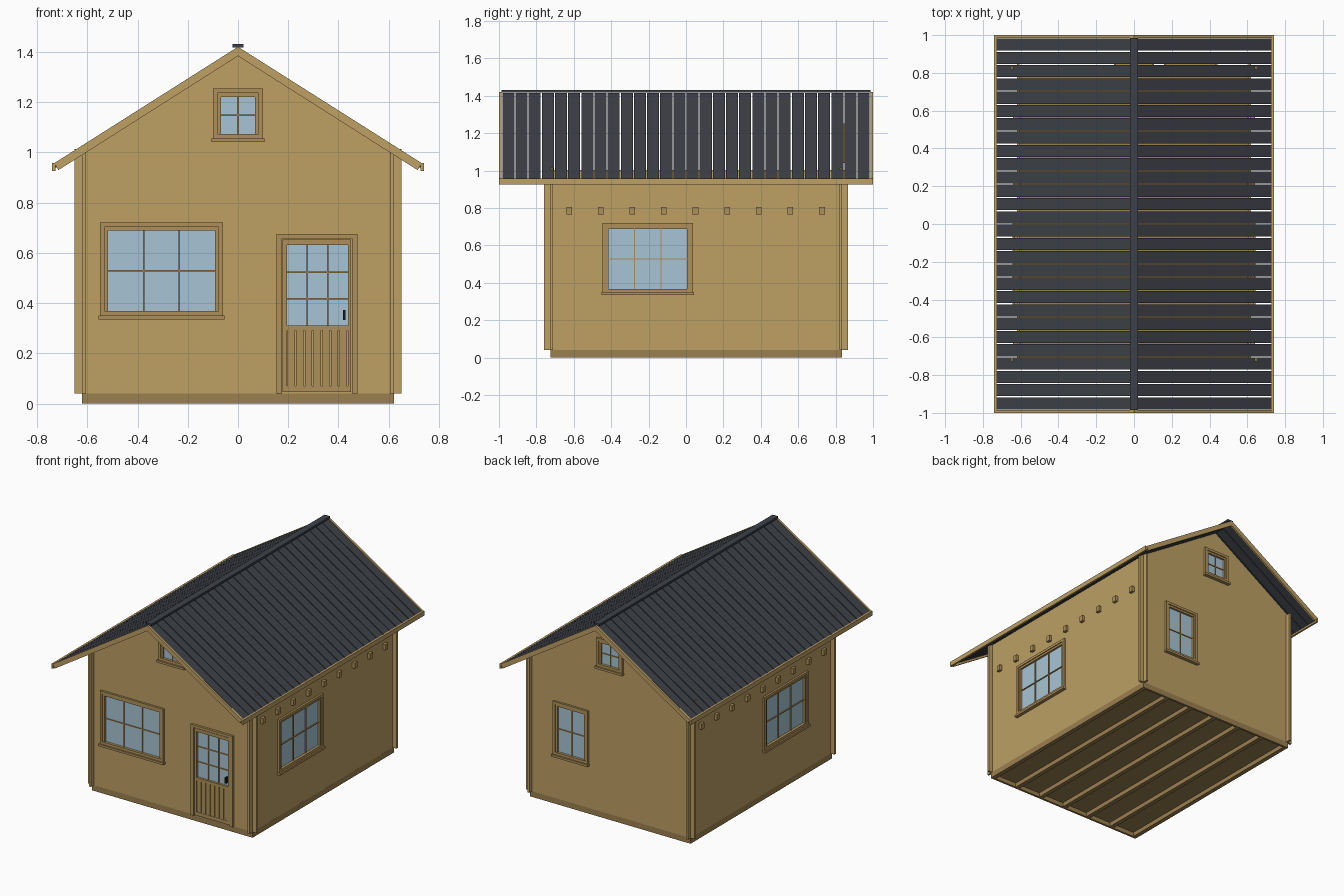
import bpy, bmesh

if "Cube" in bpy.data.objects:
    bpy.data.objects.remove(bpy.data.objects["Cube"])


def material(name, rgb):
    m = bpy.data.materials.new(name)
    m.diffuse_color = (*rgb, 1)
    m.use_nodes = True
    m.node_tree.nodes["Principled BSDF"].inputs["Base Color"].default_value = m.diffuse_color
    return m


TAN = material("timber", (0.51, 0.35, 0.127))
TRIM = material("trim_timber", (0.43, 0.28, 0.10))
BASE = material("base_timber", (0.33, 0.216, 0.08))
DARK = material("roofing", (0.048, 0.053, 0.065))
GLASS = material("glass", (0.39, 0.56, 0.66))
BLACK = material("black_metal", (0.01, 0.01, 0.012))


def finish(name, bm, mat):
    bmesh.ops.recalc_face_normals(bm, faces=bm.faces)
    me = bpy.data.meshes.new(name)
    bm.to_mesh(me)
    bm.free()
    ob = bpy.data.objects.new(name, me)
    bpy.context.collection.objects.link(ob)
    if mat:
        me.materials.append(mat)
    return ob


def boxes(name, items, mat):
    """One object from (x0, x1, y0, y1, z0, z1) boxes."""
    bm = bmesh.new()
    for x0, x1, y0, y1, z0, z1 in items:
        for v in bmesh.ops.create_cube(bm, size=1)["verts"]:
            v.co = (x0 if v.co.x < 0 else x1, y0 if v.co.y < 0 else y1,
                    z0 if v.co.z < 0 else z1)
    return finish(name, bm, mat)


def prisms(name, profile, spans, mat):
    """Extrude an x-z profile along every (y0, y1) span."""
    bm = bmesh.new()
    n = len(profile)
    for y0, y1 in spans:
        a = [bm.verts.new((x, y0, z)) for x, z in profile]
        b = [bm.verts.new((x, y1, z)) for x, z in profile]
        bm.faces.new(a)
        bm.faces.new(b[::-1])
        for i in range(n):
            bm.faces.new((a[i], b[i], b[(i + 1) % n], a[(i + 1) % n]))
    return finish(name, bm, mat)


def mirrored(half):
    return half + [(-x, z) for x, z in half[::-1] if x > 0]


# Outer wall planes
X, YF, YB, T = 0.62, -0.725, 0.835, 0.015

# Underfloor joists, end boards and floor
boxes("floor_joists", [(-X + i * 0.2017, -X + i * 0.2017 + 0.03, YF, YB, 0, 0.04)
                       for i in range(7)], BASE)
boxes("base_end_boards", [(-X, X, YF, YF + T, 0, 0.04), (-X, X, YB - T, YB, 0, 0.04)], BASE)
boxes("floor", [(-X + T, X - T, YF + T, YB - T, 0.03, 0.05)], BASE)

# Crossed walls with projecting corner ends
gable = mirrored([(0, 1.397), (0.62, 1.004), (0.645, 1.013), (0.65, 1.013), (0.65, 0.04)])
walls = {
    "front": prisms("front_wall", gable, [(YF, YF + T)], TAN),
    "back": prisms("back_wall", gable, [(YB - T, YB)], TAN),
    "right": boxes("right_wall", [(X - T, X, -0.76, 0.865, 0.04, 1.003)], TAN),
    "left": boxes("left_wall", [(-X, -X + T, -0.76, 0.865, 0.04, 1.003)], TAN),
}

# Ceiling beam ends along both sides
boxes("beam_ends", [(min(s * 0.60, s * 0.64), max(s * 0.60, s * 0.64),
                     -0.64 + i * 0.169, -0.61 + i * 0.169, 0.765, 0.805)
                    for s in (-1, 1) for i in range(9)], TRIM)


def place(wall, u0, u1, z0, z1, d0, d1):
    """Box on a wall: u along it, d outwards from its face."""
    if wall == "front":
        return (u0, u1, YF - d1, YF - d0, z0, z1)
    if wall == "back":
        return (u0, u1, YB + d0, YB + d1, z0, z1)
    if wall == "right":
        return (X + d0, X + d1, u0, u1, z0, z1)
    return (-X - d1, -X - d0, u0, u1, z0, z1)


def ring(wall, u0, u1, z0, z1, w, d0, d1):
    return [place(wall, u0, u0 + w, z0, z1, d0, d1),
            place(wall, u1 - w, u1, z0, z1, d0, d1),
            place(wall, u0 + w, u1 - w, z1 - w, z1, d0, d1),
            place(wall, u0 + w, u1 - w, z0, z0 + w, d0, d1)]


def muntins(wall, u0, u1, z0, z1, cols, rows):
    w = 0.003
    out = []
    for i in range(1, cols):
        u = u0 + (u1 - u0) * i / cols
        out.append(place(wall, u - w, u + w, z0, z1, -0.009, 0.001))
    for j in range(1, rows):
        z = z0 + (z1 - z0) * j / rows
        out.append(place(wall, u0, u1, z - w, z + w, -0.009, 0.0005))
    return out


def opening(name, wall, u0, u1, z0, z1):
    cutter = boxes(name + "_cutter", [place(wall, u0, u1, z0, z1, -0.05, 0.05)], None)
    cutter.hide_render = True
    cutter.hide_set(True)
    mod = walls[wall].modifiers.new(name, "BOOLEAN")
    mod.operation = "DIFFERENCE"
    mod.solver = "EXACT"
    mod.object = cutter


def window(name, wall, u0, u1, z0, z1, cols, rows):
    c, f = 0.018, 0.032
    g = (u0 + f, u1 - f, z0 + 0.017, z1 - f)
    opening(name, wall, *g)
    parts = ring(wall, u0, u1, z0, z1, c, 0, 0.014)
    parts += ring(wall, u0 + c, u1 - c, z0 + 0.003, z1 - c, 0.0142, -0.004, 0.008)
    parts.append(place(wall, u0 - 0.006, u1 + 0.006, z0 - 0.015, z0, 0, 0.024))
    boxes(name + "_frame", parts + muntins(wall, *g, cols, rows), TRIM)
    boxes(name + "_glass", [place(wall, *g, -0.010, -0.006)], GLASS)


for side in ("front", "back"):
    window(side + "_gable_window", side, -0.1, 0.1, 1.055, 1.253, 2, 2)
for side in ("right", "left"):
    window(side + "_window", side, -0.447, 0.038, 0.35, 0.72, 3, 2)
window("front_window", "front", -0.55, -0.06, 0.35, 0.72, 3, 2)
window("back_window", "back", 0.165, 0.435, 0.35, 0.72, 2, 2)

# Door: casing, leaf rails, slatted lower panel, glazing and handle
door_glass = (0.195, 0.437, 0.31, 0.63)
opening("door", "front", *door_glass)
casing = [place("front", 0.153, 0.175, 0.04, 0.675, 0, 0.016),
          place("front", 0.453, 0.475, 0.04, 0.675, 0, 0.016),
          place("front", 0.175, 0.453, 0.657, 0.675, 0, 0.016)]
boxes("door_casing", casing, TRIM)
leaf = [place("front", 0.178, 0.195, 0.045, 0.652, 0, 0.009),
        place("front", 0.437, 0.45, 0.045, 0.652, 0, 0.009),
        place("front", 0.195, 0.437, 0.63, 0.652, 0, 0.009),
        place("front", 0.195, 0.437, 0.29, 0.31, 0, 0.009),
        place("front", 0.195, 0.437, 0.045, 0.07, 0, 0.009)]
leaf += [place("front", 0.197 + i * 0.0346, 0.226 + i * 0.0346, 0.07, 0.29, 0, 0.007)
         for i in range(7)]
boxes("door_leaf", leaf + muntins("front", *door_glass, 3, 3), TRIM)
boxes("door_glass", [place("front", *door_glass, -0.010, -0.006)], GLASS)
boxes("door_handle", [place("front", 0.417, 0.427, 0.332, 0.372, -0.006, 0.018)], BLACK)

# Roof boards running down both slopes, with narrow gaps
S = 0.632
pitch = 1.97 / 28
boards = mirrored([(0, 1.416), (0.727, 1.416 - S * 0.727)])
boards += [(x, z - 0.019) for x, z in boards[::-1]]
half = [(0, 1.416), (0.727, 1.416 - S * 0.727), (0.727, 1.397 - S * 0.727), (0, 1.397)]
profile = half + [(-x, z) for x, z in half[1:3][::-1]]
prisms("roof_boards", profile,
       [(-0.985 + i * pitch + 0.003, -0.985 + (i + 1) * pitch - 0.003) for i in range(28)], DARK)

# Barge boards, eave fascias and ridge cap
barge = [(0, 1.42), (0.731, 0.957), (0.715, 0.929), (0, 1.383), (-0.715, 0.929), (-0.731, 0.957)]
prisms("barge_boards", barge, [(-1, -0.986), (0.986, 1)], TAN)
boxes("eave_fascias", [(0.727, 0.74, -1, 1, 0.925, 0.957),
                       (-0.74, -0.727, -1, 1, 0.925, 0.957)], TAN)
boxes("ridge_cap", [(-0.022, 0.022, -0.986, 0.986, 1.417, 1.431)], DARK)
